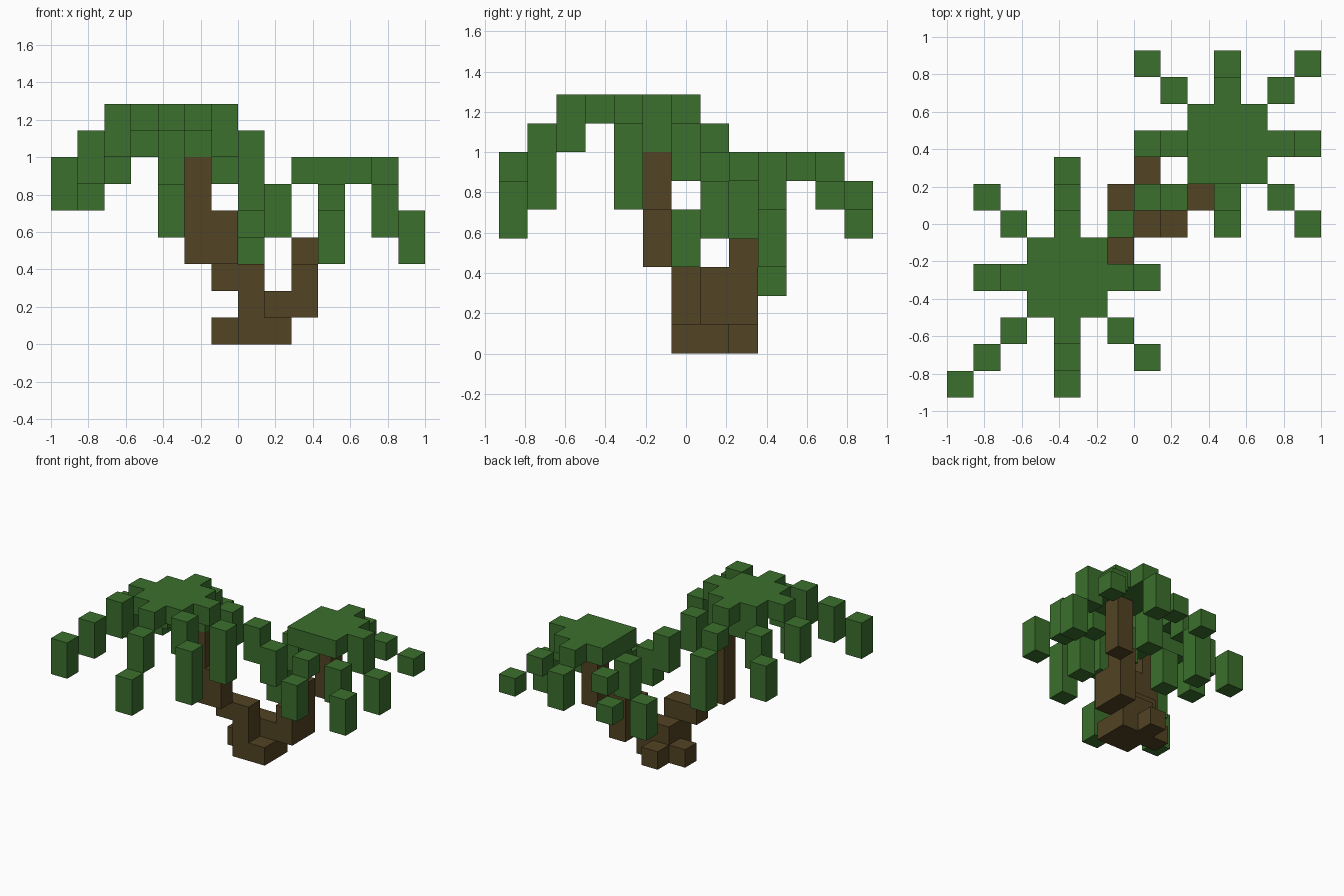
import bpy
import bmesh
import math
from mathutils import Vector

cube = bpy.data.objects.get("Cube")
if cube:
    bpy.data.objects.remove(cube, do_unlink=True)

CELL = 1 / 7
ORIGIN = Vector((-7, -6.5, 0))
AXES = [Vector(a) for a in ((1, 0, 0), (0, 1, 0), (0, 0, 1))]


def make_material(name, colour):
    mat = bpy.data.materials.new(name)
    mat.use_nodes = True
    mat.diffuse_color = (*colour, 1)
    shader = mat.node_tree.nodes["Principled BSDF"]
    shader.inputs["Base Color"].default_value = (*colour, 1)
    shader.inputs["Roughness"].default_value = 0.9
    return mat


def column(x, y, bottom, top):
    """Cells of an upright column, both ends included."""
    return {(x, y, z) for z in range(bottom, top + 1)}


def build_blocks(name, cells, mat):
    """Skin a set of grid cells with outer faces only, merging flat areas."""
    bm = bmesh.new()
    for cell in cells:
        middle = Vector(cell) + Vector((0.5, 0.5, 0.5))
        for n, axis in enumerate(AXES):
            for sign in (-1, 1):
                normal = axis * sign
                if tuple(int(c) for c in Vector(cell) + normal) in cells:
                    continue
                u = AXES[(n + 1) % 3] / 2
                v = AXES[(n + 2) % 3] / 2 * sign
                centre = middle + normal / 2
                corners = (centre - u - v, centre + u - v,
                           centre + u + v, centre - u + v)
                bm.faces.new([bm.verts.new((c + ORIGIN) * CELL) for c in corners])
    bmesh.ops.remove_doubles(bm, verts=bm.verts, dist=CELL / 100)
    bmesh.ops.dissolve_limit(bm, angle_limit=math.radians(1),
                             verts=bm.verts, edges=bm.edges)
    mesh = bpy.data.meshes.new(name)
    bm.to_mesh(mesh)
    bm.free()
    mesh.materials.append(mat)
    obj = bpy.data.objects.new(name, mesh)
    bpy.context.collection.objects.link(obj)
    return obj


def crown(x, y, top, fronds):
    """A square cap with drooping fronds stepping outwards from it."""
    cells = {(x + dx, y + dy, top) for dx in (-1, 0, 1) for dy in (-1, 0, 1)}
    for (dx, dy), steps in fronds.items():
        for reach, (bottom, upper) in enumerate(steps, start=2):
            cells |= column(x + dx * reach, y + dy * reach, bottom, upper)
    return cells


FRONT, BACK, LEFT, RIGHT = (0, -1), (0, 1), (1, 0), (-1, 0)
FRONT_LEFT, FRONT_RIGHT = (1, -1), (-1, -1)
BACK_LEFT, BACK_RIGHT = (1, 1), (-1, 1)

leaf_green = make_material("leaf_green", (0.044, 0.162, 0.026))
bark_brown = make_material("bark_brown", (0.084, 0.056, 0.017))

# Taller crown, with a short row of leaves under the cap
tall_leaves = crown(4, 4, 8, {
    FRONT: [(8, 8), (6, 7), (4, 5)],
    BACK: [(8, 8), (7, 7), (4, 6)],
    RIGHT: [(8, 8), (6, 7)],
    LEFT: [(8, 8), (5, 7)],
    FRONT_RIGHT: [(7, 8), (6, 7), (5, 6)],
    FRONT_LEFT: [(7, 8), (5, 7)],
    BACK_RIGHT: [(6, 7), (5, 6)],
    BACK_LEFT: [(6, 7), (5, 6)],
})
tall_leaves |= {(x, 5, 7) for x in (3, 4, 5)}
build_blocks("tall_crown", tall_leaves, leaf_green)

# Lower crown
low_leaves = crown(10, 9, 6, {
    FRONT: [(5, 5), (3, 4)],
    BACK: [(6, 6), (4, 5)],
    RIGHT: [(4, 5), (2, 3)],
    LEFT: [(5, 6), (3, 4)],
    FRONT_RIGHT: [(4, 5)],
    FRONT_LEFT: [(4, 5), (3, 4)],
    BACK_RIGHT: [(5, 5), (4, 4)],
    BACK_LEFT: [(5, 5), (4, 4)],
})
build_blocks("low_crown", low_leaves, leaf_green)

# Forked trunk: roots, then a branch to each crown
roots = column(8, 6, 0, 0) | column(6, 7, 0, 0) | column(7, 8, 0, 0)
base = column(7, 6, 0, 2) | column(7, 7, 0, 1) | column(8, 7, 0, 1)
tall_branch = column(6, 6, 2, 2) | column(6, 5, 3, 4) | column(5, 5, 3, 6)
low_branch = column(9, 7, 1, 2) | column(9, 8, 1, 3) | column(10, 9, 3, 5)
build_blocks("trunk", roots | base | tall_branch | low_branch, bark_brown)
